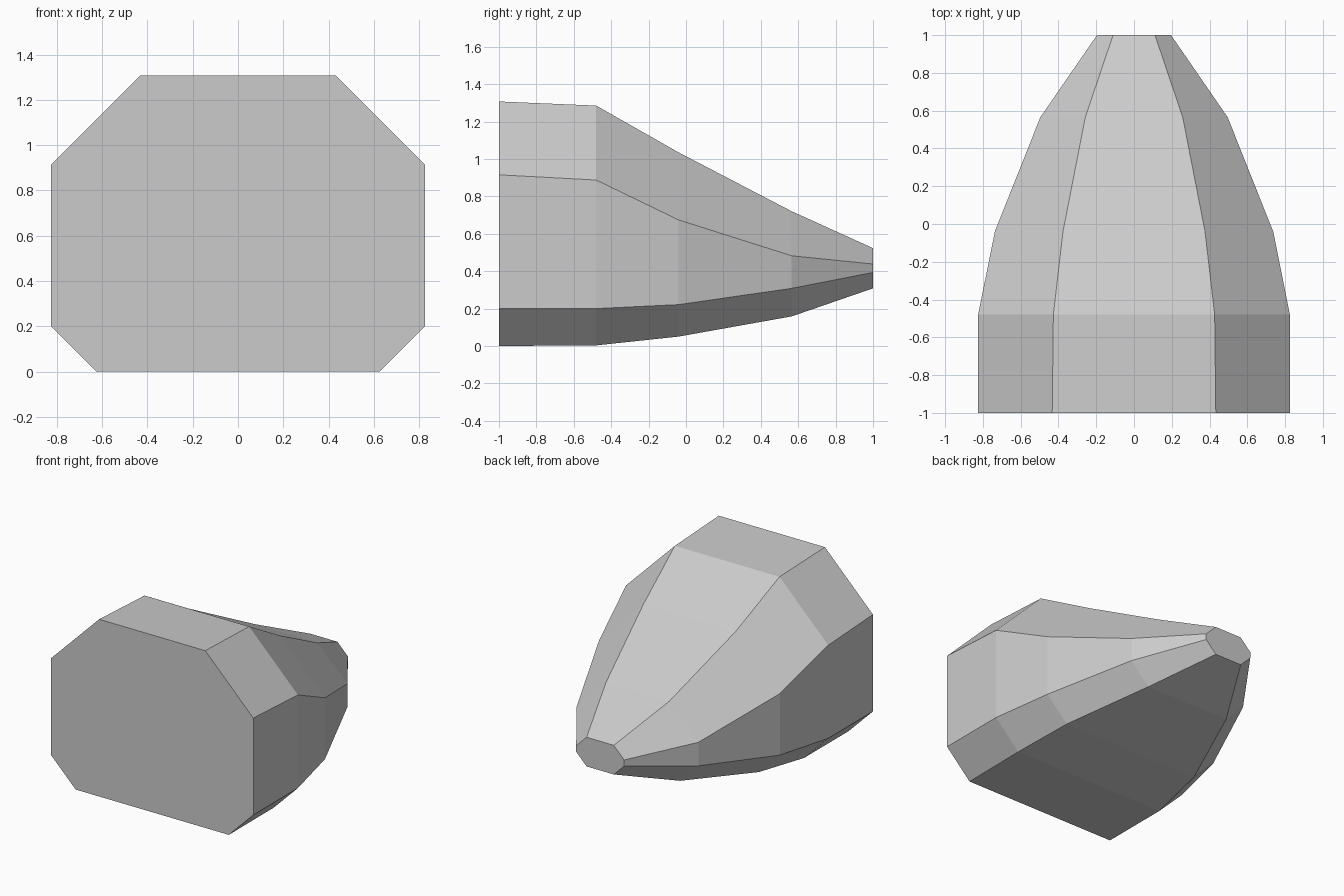
import bpy, bmesh

if "Cube" in bpy.data.objects:
    bpy.data.objects.remove(bpy.data.objects["Cube"])

# Octagonal cross-sections with 45-degree corner cuts, front to back:
# y, half width, bottom z, top z, lower corner cut, upper corner cut
SECTIONS = [
    (-1.00, 0.825, 0.000, 1.307, 0.20, 0.392),
    (-0.48, 0.825, 0.003, 1.285, 0.197, 0.398),
    (-0.04, 0.737, 0.050, 1.035, 0.171, 0.361),
    (0.565, 0.496, 0.158, 0.720, 0.150, 0.238),
    (1.00, 0.196, 0.308, 0.523, 0.085, 0.085),
]


def octagon(y, w, z0, z1, low, high):
    right = [(w - low, z0), (w, z0 + low), (w, z1 - high), (w - high, z1)]
    left = [(-x, z) for x, z in reversed(right)]
    return [(x, y, z) for x, z in right + left]


# Tapered hull: bridge neighbouring sections, then cap both ends
bm = bmesh.new()
rings = [[bm.verts.new(p) for p in octagon(*s)] for s in SECTIONS]
for a, b in zip(rings, rings[1:]):
    for i in range(8):
        j = (i + 1) % 8
        bm.faces.new((a[i], a[j], b[j], b[i]))
bm.faces.new(rings[0])
bm.faces.new(rings[-1])
bmesh.ops.recalc_face_normals(bm, faces=bm.faces[:])

mesh = bpy.data.meshes.new("tapered_hull")
bm.to_mesh(mesh)
bm.free()
bpy.context.collection.objects.link(bpy.data.objects.new("tapered_hull", mesh))
